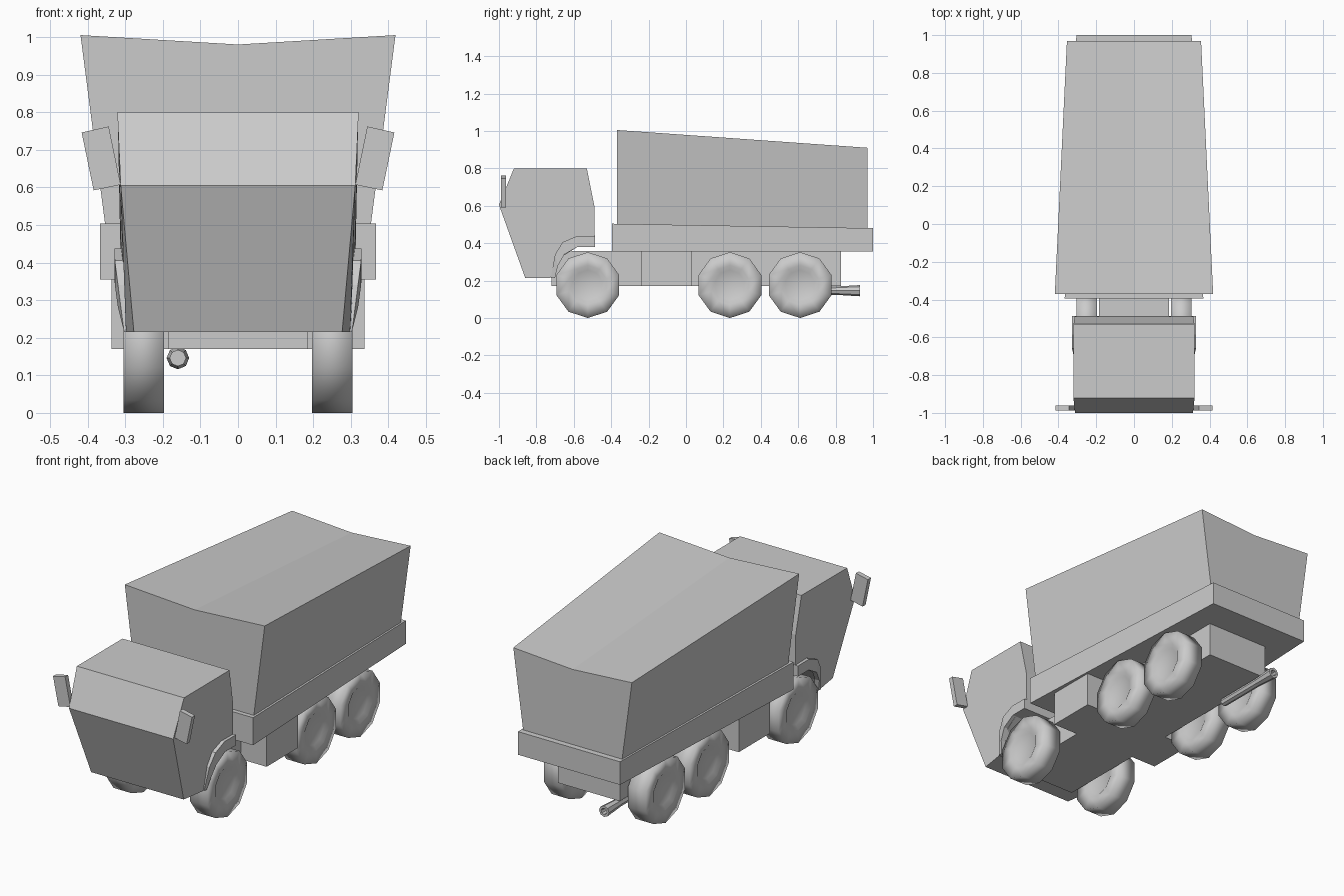
import bpy, bmesh, math
from mathutils import Vector

if "Cube" in bpy.data.objects:
    bpy.data.objects.remove(bpy.data.objects["Cube"])


def build(name, verts, faces, smooth=False):
    me = bpy.data.meshes.new(name)
    me.from_pydata(verts, [], faces)
    bm = bmesh.new()
    bm.from_mesh(me)
    bmesh.ops.recalc_face_normals(bm, faces=bm.faces)
    for f in bm.faces:
        f.smooth = smooth
    bm.to_mesh(me)
    bm.free()
    ob = bpy.data.objects.new(name, me)
    bpy.context.collection.objects.link(ob)
    return ob


def bridge(name, a, b):
    """Solid between two matching loops of points."""
    n = len(a)
    faces = [list(range(n)), list(range(n, 2 * n))]
    faces += [[i, (i + 1) % n, n + (i + 1) % n, n + i] for i in range(n)]
    return build(name, a + b, faces)


def box(name, x0, x1, y0, y1, z0, z1):
    a = [(x0, y0, z0), (x1, y0, z0), (x1, y1, z0), (x0, y1, z0)]
    return bridge(name, a, [(x, y, z1) for x, y, z in a])


def lathe(name, profile, sides, centre, axis, smooth):
    """Revolve (position, radius) pairs about the x or y axis."""
    verts, faces = [], []
    for p, r in profile:
        for k in range(sides):
            t = 2 * math.pi * k / sides
            s, c = r * math.sin(t), r * math.cos(t)
            v = (p, s, c) if axis == 'x' else (s, p, c)
            verts.append(Vector(v) + Vector(centre))
    for j in range(len(profile) - 1):
        for k in range(sides):
            m = (k + 1) % sides
            faces.append([j * sides + k, j * sides + m,
                          (j + 1) * sides + m, (j + 1) * sides + k])
    last = (len(profile) - 1) * sides
    faces += [list(range(sides)), list(range(last, last + sides))]
    return build(name, verts, faces, smooth)


# Cargo body: flared, tapered to the rear, dipped along the top centre
def body_section(y, wb, zb, wt, zt, zc):
    return [(-wb, y, zb), (wb, y, zb), (wt, y, zt), (0, y, zc), (-wt, y, zt)]


bridge("cargo_body", body_section(-0.37, 0.352, 0.49, 0.419, 1.005, 0.98),
       body_section(0.97, 0.295, 0.47, 0.355, 0.91, 0.887))


# Tray under the body
def tray_section(y, w, z):
    return [(-w, y, 0.355), (w, y, 0.355), (w, y, z), (-w, y, z)]


bridge("cargo_tray", tray_section(-0.395, 0.367, 0.504),
       tray_section(1.0, 0.305, 0.48))

# Chassis and side tanks
box("chassis", -0.185, 0.185, -0.72, 0.83, 0.17, 0.358)
for s, side in ((-1, "left"), (1, "right")):
    box("side_tank_" + side, s * 0.18, s * 0.337, -0.237, 0.03, 0.17, 0.357)

# Cab: side profile (y, z, half width) with the wheel arch cut in
cab = [(-0.86, 0.215, 0.277), (-1.0, 0.605, 0.312), (-0.92, 0.80, 0.321),
       (-0.53, 0.80, 0.32), (-0.49, 0.60, 0.314), (-0.487, 0.38, 0.312),
       (-0.58, 0.38, 0.31), (-0.66, 0.33, 0.305), (-0.70, 0.27, 0.302),
       (-0.725, 0.215, 0.298)]
bridge("cab", [(-w, y, z) for y, z, w in cab], [(w, y, z) for y, z, w in cab])

# Fenders: outer rim then inner rim of the arch, leaning with height
outer = [(-0.723, 0.215), (-0.70, 0.34), (-0.66, 0.405), (-0.585, 0.437), (-0.487, 0.437)]
inner = [(-0.487, 0.38), (-0.58, 0.38), (-0.65, 0.34), (-0.685, 0.28), (-0.70, 0.215)]
n = len(outer)
for s, side in ((-1, "left"), (1, "right")):
    lean = lambda z: 0.303 + 0.026 * min(1, (z - 0.215) / 0.2)
    verts = []
    for (yo, zo), (yi, zi) in zip(outer, reversed(inner)):
        w = lean(zo)
        verts += [(s * w, yo, zo), (s * w, yi, zi),
                  (s * (w - 0.028), yi, zi), (s * (w - 0.028), yo, zo)]
    faces = [[0, 1, 2, 3], [4 * n - 4 + k for k in range(4)]]
    for i in range(n - 1):
        for k in range(4):
            m = (k + 1) % 4
            faces.append([4 * i + k, 4 * i + m, 4 * i + 4 + m, 4 * i + 4 + k])
    build("fender_" + side, verts, faces)

# Tilted mirrors
mirror = [(0.344, 0.762), (0.416, 0.746), (0.384, 0.592), (0.312, 0.607)]
for s, side in ((-1, "left"), (1, "right")):
    bridge("mirror_" + side, [(s * x, -0.988, z) for x, z in mirror],
           [(s * x, -0.962, z) for x, z in mirror])

# Wheels with a shallow hub recess
tyre = [(-0.04, 0.08), (-0.054, 0.105), (-0.054, 0.176), (0.054, 0.176),
        (0.054, 0.105), (0.04, 0.08)]
for y, pos in ((-0.525, "front"), (0.235, "middle"), (0.61, "rear")):
    for s, side in ((-1, "left"), (1, "right")):
        lathe(f"wheel_{pos}_{side}", tyre, 10, (s * 0.251, y, 0.176), 'x', True)

# Exhaust pipe, flared and hollow at the tip
pipe = [(0.53, 0.022), (0.80, 0.022), (0.93, 0.030), (0.93, 0.017), (0.85, 0.015)]
lathe("exhaust_pipe", pipe, 8, (-0.16, 0, 0.146), 'y', False)
